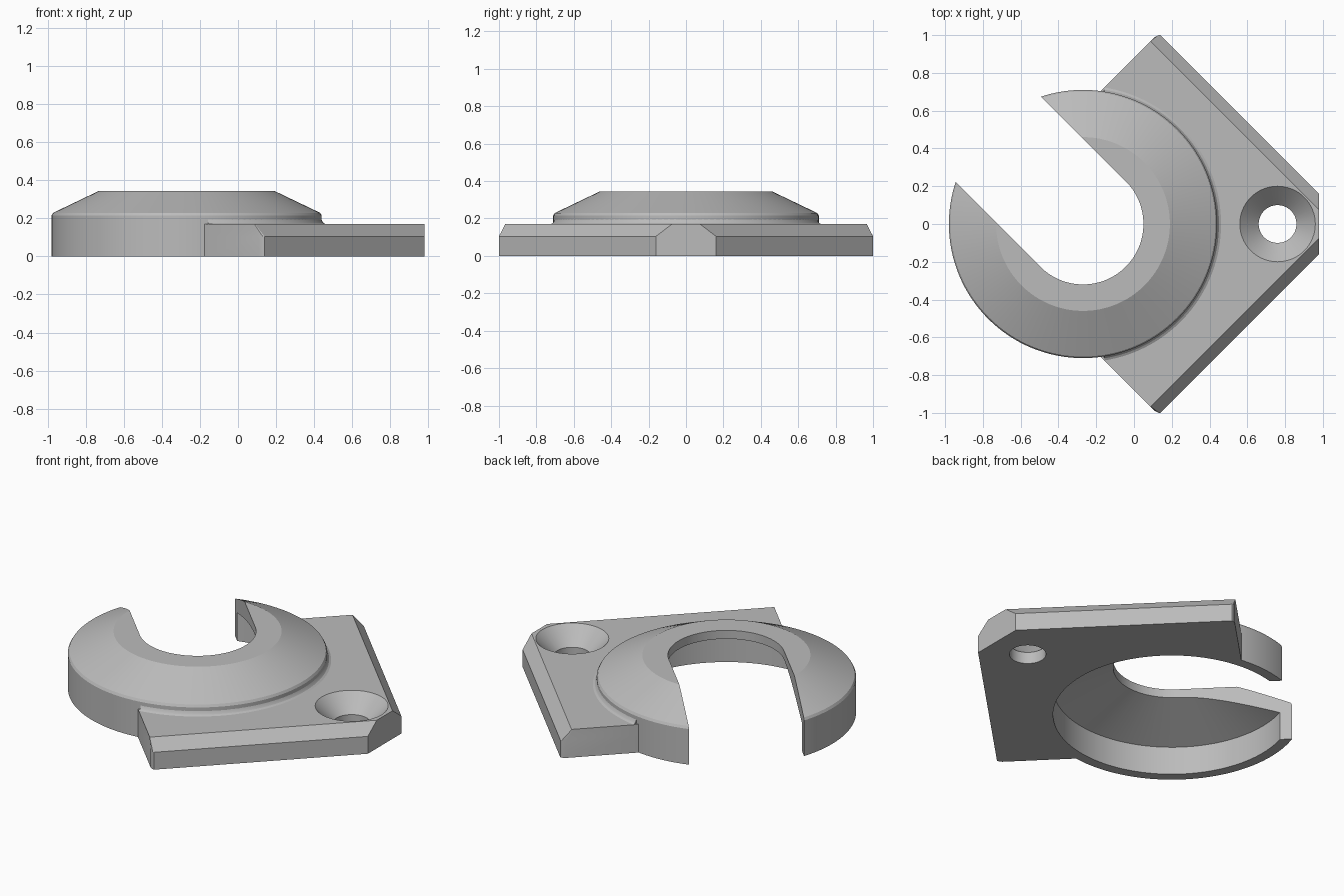
import bpy, bmesh
from math import pi, cos, sin, radians

cube = bpy.data.objects.get("Cube")
if cube:
    bpy.data.objects.remove(cube, do_unlink=True)

GREY = (0.5, 0.5, 0.5, 1)
grey = bpy.data.materials.new("plain grey")
grey.use_nodes = True
grey.diffuse_color = GREY
grey.node_tree.nodes["Principled BSDF"].inputs["Base Color"].default_value = GREY

CENTRE = -0.27      # x of the ring axis
OUTER = 0.71        # ring radius
SLOT = 0.32         # slot half width


def make(name, loops, cap=True, close=False):
    """Skin a stack of equal closed loops; cap the ends or join last to first."""
    bm = bmesh.new()
    rows = [[bm.verts.new(p) for p in loop] for loop in loops]
    pairs = list(zip(rows, rows[1:])) + ([(rows[-1], rows[0])] if close else [])
    for a, b in pairs:
        for i in range(len(a)):
            j = (i + 1) % len(a)
            bm.faces.new((a[i], a[j], b[j], b[i]))
    if cap:
        bm.faces.new(rows[0])
        bm.faces.new(rows[-1])
    bmesh.ops.recalc_face_normals(bm, faces=bm.faces)
    mesh = bpy.data.meshes.new(name)
    bm.to_mesh(mesh)
    bm.free()
    mesh.materials.append(grey)
    obj = bpy.data.objects.new(name, mesh)
    bpy.context.collection.objects.link(obj)
    return obj


def circle(r, z, x=CENTRE, n=128):
    return [(x + r * cos(2 * pi * i / n), r * sin(2 * pi * i / n), z) for i in range(n)]


def activate(obj):
    bpy.ops.object.select_all(action='DESELECT')
    obj.select_set(True)
    bpy.context.view_layer.objects.active = obj


def cut(obj, cutter):
    cutter.hide_render = True
    activate(obj)
    mod = obj.modifiers.new("cut", 'BOOLEAN')
    mod.operation, mod.solver, mod.object = 'DIFFERENCE', 'EXACT', cutter
    bpy.ops.object.modifier_apply(modifier=mod.name)
    bpy.data.objects.remove(cutter, do_unlink=True)


def smooth(obj):
    activate(obj)
    bpy.ops.object.shade_smooth_by_angle(angle=radians(20))


# Ring: hollow conical shell, open underneath
section = [(0.25, 0.345), (0.46, 0.345), (0.702, 0.229), (OUTER, 0.215),
           (OUTER, 0), (0.65, 0), (0.65, 0.17), (0.25, 0.32)]
ring = make("ring", [circle(r, z) for r, z in section], cap=False, close=True)

# Round-ended slot opening towards the back right
arc = [(SLOT * cos(a), SLOT * sin(a)) for a in
       (radians(-135) + pi * i / 64 for i in range(65))]
far = cos(pi / 4)
outline = arc + [(arc[-1][0] - far, arc[-1][1] + far), (arc[0][0] - far, arc[0][1] + far)]
cut(ring, make("slot_cutter", [[(CENTRE + x, y, z) for x, y in outline] for z in (-0.1, 0.5)]))
smooth(ring)

# Mounting plate: square corner with two chamfered edges
def mirrored(half, z):
    return [(x, y, z) for x, y in half] + [(x, -y, z) for x, y in reversed(half)]

base = [(-0.2, 0.68), (0.11, 0.99), (0.13, 1.0), (0.14, 1.0), (0.98, 0.16)]
top = [(-0.2, 0.68), (0.08, 0.96), (0.086, 0.966), (0.09, 0.965), (0.98, 0.075)]
plate = make("mounting_plate", [mirrored(base, 0), mirrored(base, 0.105), mirrored(top, 0.17)])
cut(plate, make("ring_cutter", [circle(OUTER - 0.004, z) for z in (-0.1, 0.4)]))

# Countersunk screw hole
hole = [(0.1, -0.1), (0.1, 0.07), (0.2, 0.17), (0.2, 0.3)]
cut(plate, make("screw_hole_cutter", [circle(r, z, 0.76, 64) for r, z in hole]))
smooth(plate)

# Small fillet where the ring meets the plate
bead = [(0.706, 0.168), (0.706, 0.205), (0.712, 0.187), (0.72, 0.176), (0.735, 0.168)]
sweep = [radians(-81 + 162 * i / 64) for i in range(65)]
fillet = make("ring_fillet", [[(CENTRE + r * cos(a), r * sin(a), z) for r, z in bead] for a in sweep])
smooth(fillet)
